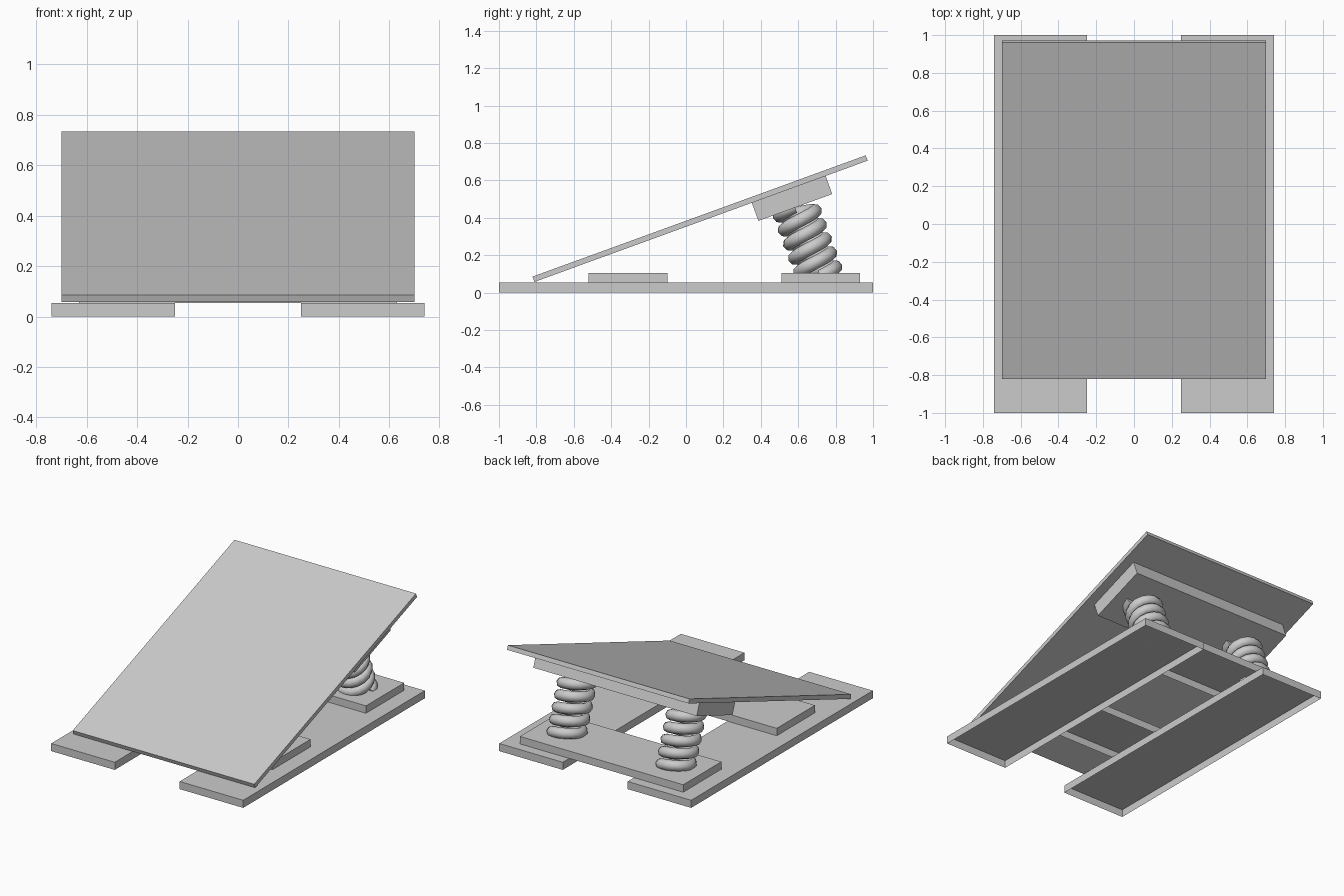
import bpy, bmesh
from math import cos, sin, pi, radians

if "Cube" in bpy.data.objects:
    bpy.data.objects.remove(bpy.data.objects["Cube"])

TILT = radians(20)


def finish(name, bm, tilt=0.0):
    me = bpy.data.meshes.new(name)
    bm.to_mesh(me)
    bm.free()
    ob = bpy.data.objects.new(name, me)
    ob.rotation_euler.x = tilt
    bpy.context.collection.objects.link(ob)
    return ob


def board(name, x, y, z, tilt=0.0, open_side=0):
    """Box from ranges; open_side -1/1 leaves out the bottom/top face."""
    bm = bmesh.new()
    bmesh.ops.create_cube(bm, size=1)
    for v in bm.verts:
        v.co = [r[0] + (c + 0.5) * (r[1] - r[0]) for c, r in zip(v.co, (x, y, z))]
    bmesh.ops.recalc_face_normals(bm, faces=bm.faces)
    if open_side:
        gone = [f for f in bm.faces if f.normal.z * open_side > 0.9]
        bmesh.ops.delete(bm, geom=gone, context='FACES')
    return finish(name, bm, tilt)


def spring(name, cx, cy, z0, pitch=0.08, turns=5, radius=0.095, wire=0.036,
           steps=16, sides=8):
    """Coil swept as rings along a helix, in the tilted frame."""
    bm = bmesh.new()
    rings = []
    for i in range(steps * turns + 1):
        a = 2 * pi * i / steps
        z = z0 + pitch * i / steps
        ring = []
        for k in range(sides):
            b = 2 * pi * k / sides
            r = radius + wire * cos(b)
            ring.append(bm.verts.new((cx + r * cos(a), cy + r * sin(a),
                                      z + wire * sin(b))))
        rings.append(ring)
    for p, q in zip(rings, rings[1:]):
        for k in range(sides):
            n = (k + 1) % sides
            bm.faces.new((p[k], p[n], q[n], q[k]))
    bm.faces.new(rings[0])
    bm.faces.new(rings[-1])
    bmesh.ops.recalc_face_normals(bm, faces=bm.faces)
    ob = finish(name, bm, TILT)
    bpy.ops.object.select_all(action='DESELECT')
    ob.select_set(True)
    bpy.context.view_layer.objects.active = ob
    bpy.ops.object.shade_smooth_by_angle(angle=radians(60))


# Two long floor rails, open underneath
board("rail_left", (-0.74, -0.25), (-1, 1), (0, 0.053), open_side=-1)
board("rail_right", (0.25, 0.74), (-1, 1), (0, 0.053), open_side=-1)

# Cross boards joining the rails
board("front_cross_board", (-0.63, 0.63), (-0.52, -0.10), (0.053, 0.105), open_side=-1)
board("rear_cross_board", (-0.63, 0.63), (0.51, 0.93), (0.053, 0.105), open_side=-1)

# Tilted springboard plate and the block under it
board("jump_plate", (-0.70, 0.70), (-0.742, 1.154), (0.331, 0.361), TILT)
board("spring_block", (-0.63, 0.63), (0.495, 0.915), (0.228, 0.331), TILT, open_side=1)

# Coil springs
for side, x in (("left", -0.42), ("right", 0.42)):
    spring("spring_" + side, x, 0.704, -0.165)
